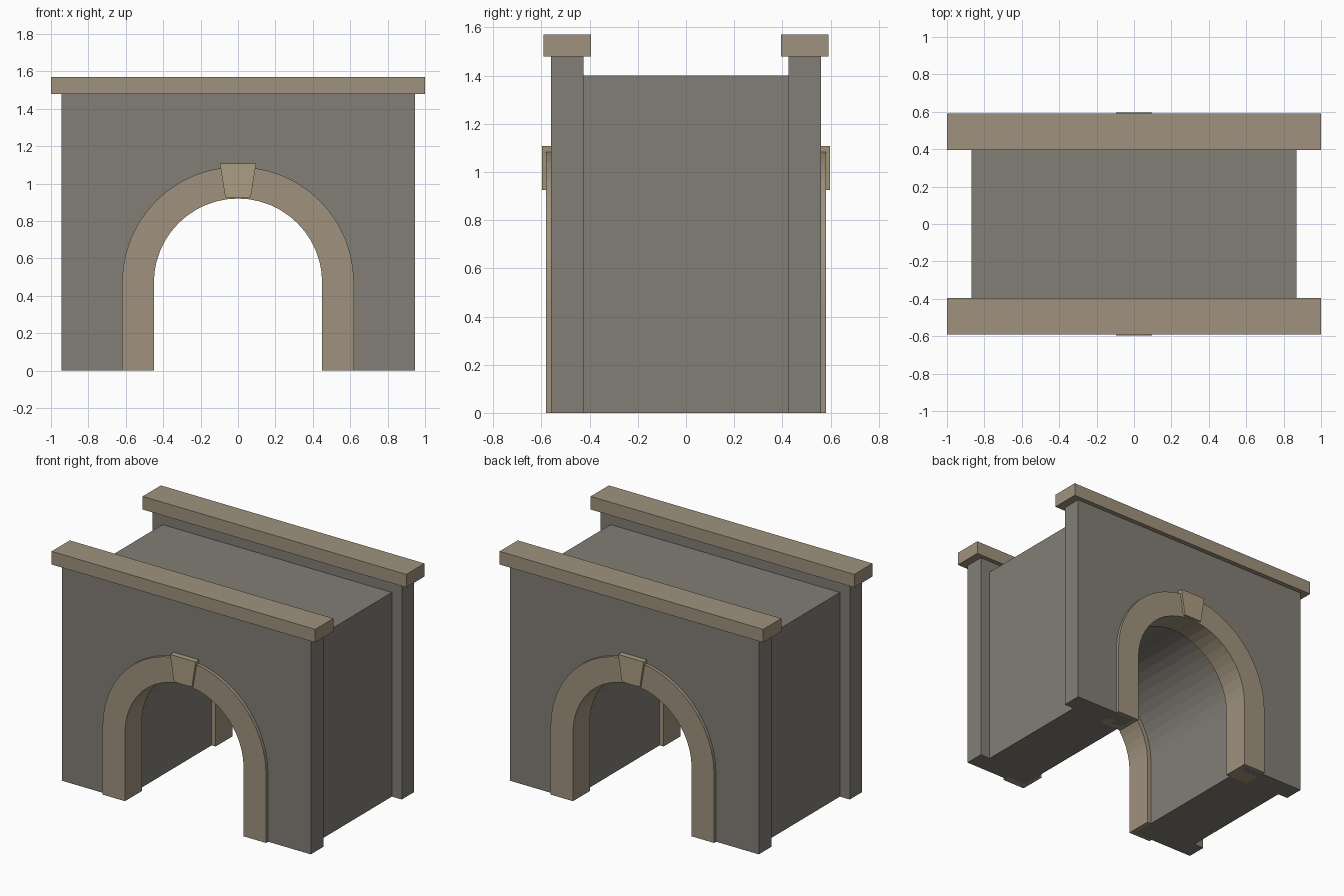
import bpy, bmesh, math

if "Cube" in bpy.data.objects:
    bpy.data.objects.remove(bpy.data.objects["Cube"])

SPRING = 0.47   # height where the arch curve starts
SEG = 24        # facets in each half circle


def material(name, color):
    m = bpy.data.materials.new(name)
    m.diffuse_color = (*color, 1)
    m.use_nodes = True
    m.node_tree.nodes["Principled BSDF"].inputs["Base Color"].default_value = m.diffuse_color
    return m


stone = material("grey_stone", (0.225, 0.21, 0.18))
trim = material("tan_trim", (0.35, 0.29, 0.205))
key = material("light_trim", (0.41, 0.34, 0.22))


def arch(r):
    """Arch outline from right foot over the crown to left foot."""
    curve = [(r * math.cos(math.pi * i / SEG), SPRING + r * math.sin(math.pi * i / SEG))
             for i in range(SEG + 1)]
    return [(r, 0)] + curve + [(-r, 0)]


def extrude(name, outline, y0, y1, mat):
    """Extrude an x-z outline along y."""
    bm = bmesh.new()
    face = bm.faces.new([bm.verts.new((x, y0, z)) for x, z in outline])
    res = bmesh.ops.extrude_face_region(bm, geom=[face], use_keep_orig=True)
    verts = [v for v in res["geom"] if isinstance(v, bmesh.types.BMVert)]
    bmesh.ops.translate(bm, verts=verts, vec=(0, y1 - y0, 0))
    bmesh.ops.recalc_face_normals(bm, faces=bm.faces)
    mesh = bpy.data.meshes.new(name)
    bm.to_mesh(mesh)
    bm.free()
    mesh.materials.append(mat)
    ob = bpy.data.objects.new(name, mesh)
    bpy.context.collection.objects.link(ob)
    return ob


def block_with_opening(half_w, height):
    return arch(0.48) + [(-half_w, 0), (-half_w, height), (half_w, height), (half_w, 0)]


# Tunnel body with vault and deck
extrude("tunnel_body", block_with_opening(0.87, 1.40), -0.425, 0.425, stone)

# Portal parts at both ends
for side, s in (("front", -1), ("back", 1)):
    extrude(side + "_wall", block_with_opening(0.945, 1.48), s * 0.425, s * 0.56, stone)
    extrude(side + "_coping", [(-1, 1.48), (1, 1.48), (1, 1.57), (-1, 1.57)],
            s * 0.395, s * 0.592, trim)
    extrude(side + "_arch_ring", arch(0.62) + arch(0.45)[::-1], s * 0.40, s * 0.582, trim)
    extrude(side + "_keystone",
            [(-0.068, 0.926), (0.068, 0.926), (0.097, 1.107), (-0.097, 1.107)],
            s * 0.41, s * 0.597, key)
